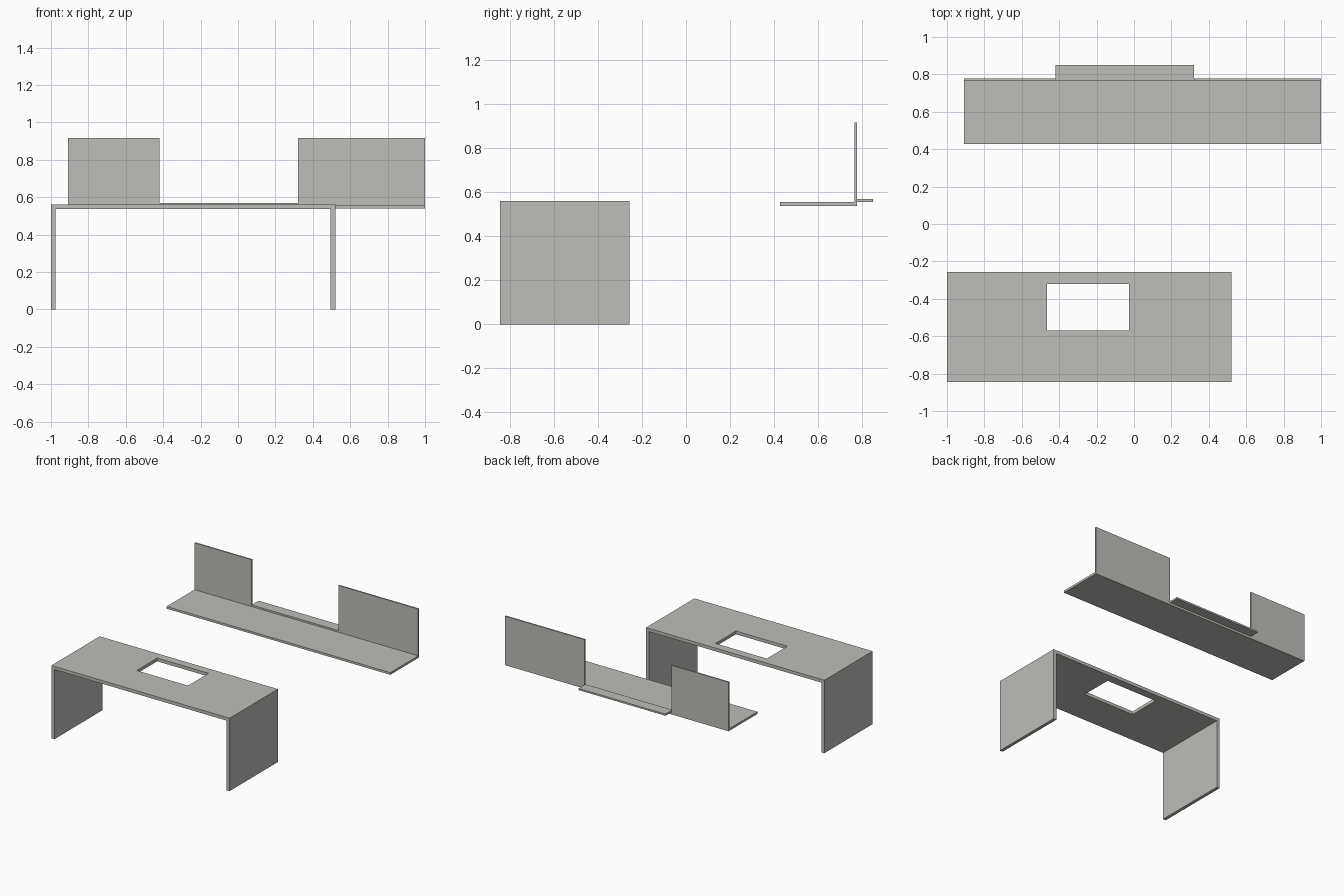
import bpy
import bmesh

cube = bpy.data.objects.get("Cube")
if cube:
    bpy.data.objects.remove(cube, do_unlink=True)

# Single warm grey finish
grey = bpy.data.materials.new("warm grey")
grey.use_nodes = True
colour = (0.52, 0.51, 0.48, 1)
grey.diffuse_color = colour
grey.node_tree.nodes["Principled BSDF"].inputs["Base Color"].default_value = colour


def slab(name, xs, ys, z0, z1, hole=None):
    """Board from grid lines xs, ys; hole is the (column, row) cell left open."""
    bm = bmesh.new()
    verts = [[bm.verts.new((x, y, z0)) for y in ys] for x in xs]
    for i in range(len(xs) - 1):
        for j in range(len(ys) - 1):
            if (i, j) != hole:
                bm.faces.new((verts[i][j], verts[i + 1][j],
                              verts[i + 1][j + 1], verts[i][j + 1]))
    base = list(bm.faces)
    top = bmesh.ops.extrude_face_region(bm, geom=base, use_keep_orig=True)
    moved = [v for v in top["geom"] if isinstance(v, bmesh.types.BMVert)]
    bmesh.ops.translate(bm, verts=moved, vec=(0, 0, z1 - z0))
    bmesh.ops.recalc_face_normals(bm, faces=bm.faces)
    mesh = bpy.data.meshes.new(name)
    bm.to_mesh(mesh)
    bm.free()
    mesh.materials.append(grey)
    obj = bpy.data.objects.new(name, mesh)
    bpy.context.collection.objects.link(obj)
    return obj


# Desk: top with a rectangular cutout, on two panel legs
LEFT, RIGHT, FRONT, BACK = -1.0, 0.52, -0.845, -0.257
UNDER, TOP, LEG = 0.537, 0.562, 0.025
slab("desk_top", (LEFT, -0.465, -0.027, RIGHT), (FRONT, -0.57, -0.32, BACK),
     UNDER, TOP, hole=(1, 1))
for name, x in (("desk_leg_right", LEFT), ("desk_leg_left", RIGHT - LEG)):
    slab(name, (x, x + LEG), (FRONT, BACK), 0, UNDER)

# Long rear shelf
SHELF_TOP, WALL_IN, WALL_OUT = 0.556, 0.766, 0.777
slab("rear_shelf", (-0.908, 1.0), (0.427, WALL_OUT), 0.539, SHELF_TOP)

# Upright panels either side of the opening
for name, xs in (("back_panel_right", (-0.908, -0.42)),
                 ("back_panel_left", (0.32, 1.0))):
    slab(name, xs, (WALL_IN, WALL_OUT), SHELF_TOP, 0.917)

# Ledge across the opening
slab("opening_ledge", (-0.42, 0.32), (WALL_IN, 0.85), SHELF_TOP, 0.569)
